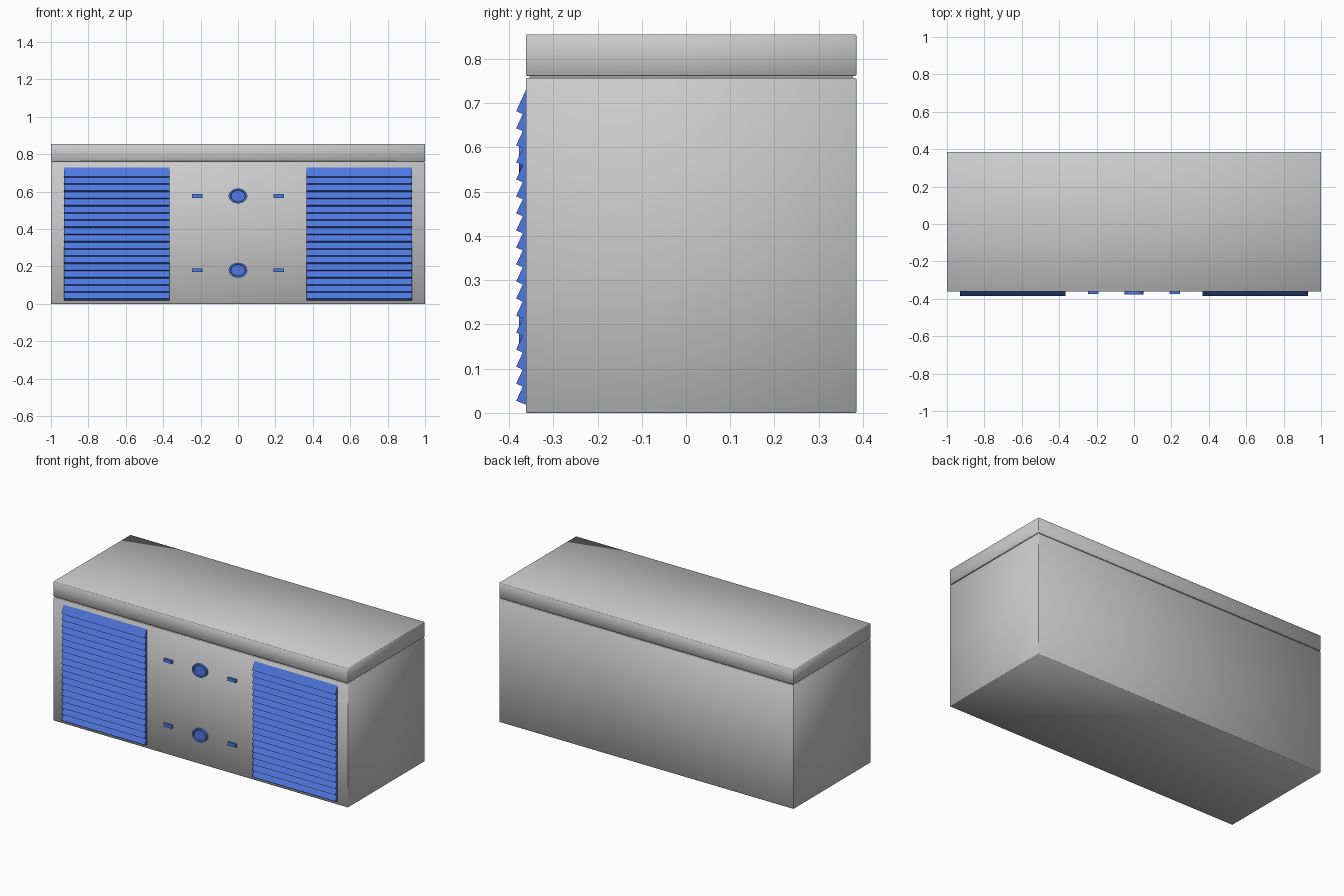
import bpy, bmesh, math

if "Cube" in bpy.data.objects:
    bpy.data.objects.remove(bpy.data.objects["Cube"])

blue = bpy.data.materials.new("blue")
blue.diffuse_color = (0.08, 0.19, 0.75, 1)
blue.use_nodes = True
blue.node_tree.nodes["Principled BSDF"].inputs["Base Color"].default_value = blue.diffuse_color

FRONT, BACK = -0.362, 0.385


def finish(name, bm, mat=None):
    bmesh.ops.recalc_face_normals(bm, faces=bm.faces)
    mesh = bpy.data.meshes.new(name)
    bm.to_mesh(mesh)
    bm.free()
    ob = bpy.data.objects.new(name, mesh)
    bpy.context.collection.objects.link(ob)
    if mat:
        mesh.materials.append(mat)
    return ob


def box(name, lo, hi, mat=None, bevel=0):
    bm = bmesh.new()
    bmesh.ops.create_cube(bm, size=1)
    for v in bm.verts:
        v.co = [(a + b) / 2 + c * (b - a) for a, b, c in zip(lo, hi, v.co)]
    if bevel:
        bmesh.ops.bevel(bm, geom=bm.edges[:], offset=bevel, segments=1, affect='EDGES')
        for f in bm.faces:
            f.smooth = True
    return finish(name, bm, mat)


# Cabinet, recessed seam and lid
box("cabinet", (-1, FRONT, 0), (1, BACK, 0.757), bevel=0.002)
box("seam", (-0.992, FRONT + 0.008, 0.75), (0.992, BACK - 0.008, 0.77))
box("lid", (-1, FRONT, 0.762), (1, BACK, 0.855), bevel=0.002)


# Louvre panels: sawtooth profile extruded along x
def louvre(name, x0, x1, count=18, top=0.73, tip0=0.682, pitch=0.0385):
    profile = [(FRONT + 0.01, top), (FRONT, top)]
    for i in range(count):
        z = tip0 - i * pitch
        profile += [(-0.384, z), (-0.369, z - 0.0065)]
    profile[-1] = (FRONT, profile[-2][1] - 0.009)
    profile.append((FRONT + 0.01, profile[-1][1]))
    bm = bmesh.new()
    face = bm.faces.new([bm.verts.new((x0, y, z)) for y, z in profile])
    ext = bmesh.ops.extrude_face_region(bm, geom=[face])
    for v in ext["geom"]:
        if isinstance(v, bmesh.types.BMVert):
            v.co.x = x1
    bmesh.ops.triangulate(bm, faces=[f for f in bm.faces if len(f.verts) > 4])
    finish(name, bm, blue)


louvre("left_louvre", -0.93, -0.365)
louvre("right_louvre", 0.365, 0.93)


# Oval button: straight outer wall, flat rim, sunken dished centre
def button(name, z, n=32):
    rings = [(1, FRONT + 0.01), (1, -0.377), (0.8, -0.377), (0.74, -0.370)]
    bm = bmesh.new()
    loops = [[bm.verts.new((0.05 * s * math.cos(2 * math.pi * k / n), y,
                            z + 0.04 * s * math.sin(2 * math.pi * k / n)))
              for k in range(n)] for s, y in rings]
    for a, b in zip(loops, loops[1:]):
        for k in range(n):
            bm.faces.new((a[k], a[(k + 1) % n], b[(k + 1) % n], b[k])).smooth = True
    bm.faces.new(loops[-1])
    bm.faces.new(loops[0])
    ob = finish(name, bm, blue)
    bpy.ops.object.select_all(action='DESELECT')
    ob.select_set(True)
    bpy.context.view_layer.objects.active = ob
    bpy.ops.object.shade_smooth_by_angle(angle=math.radians(30))


# Two rows of controls: a button with a small tab on each side
for row, z in (("upper", 0.577), ("lower", 0.18)):
    button(row + "_button", z)
    for side, x in (("left", -0.217), ("right", 0.217)):
        box(f"{row}_{side}_tab", (x - 0.028, -0.373, z - 0.01),
            (x + 0.028, FRONT + 0.01, z + 0.01), blue)
